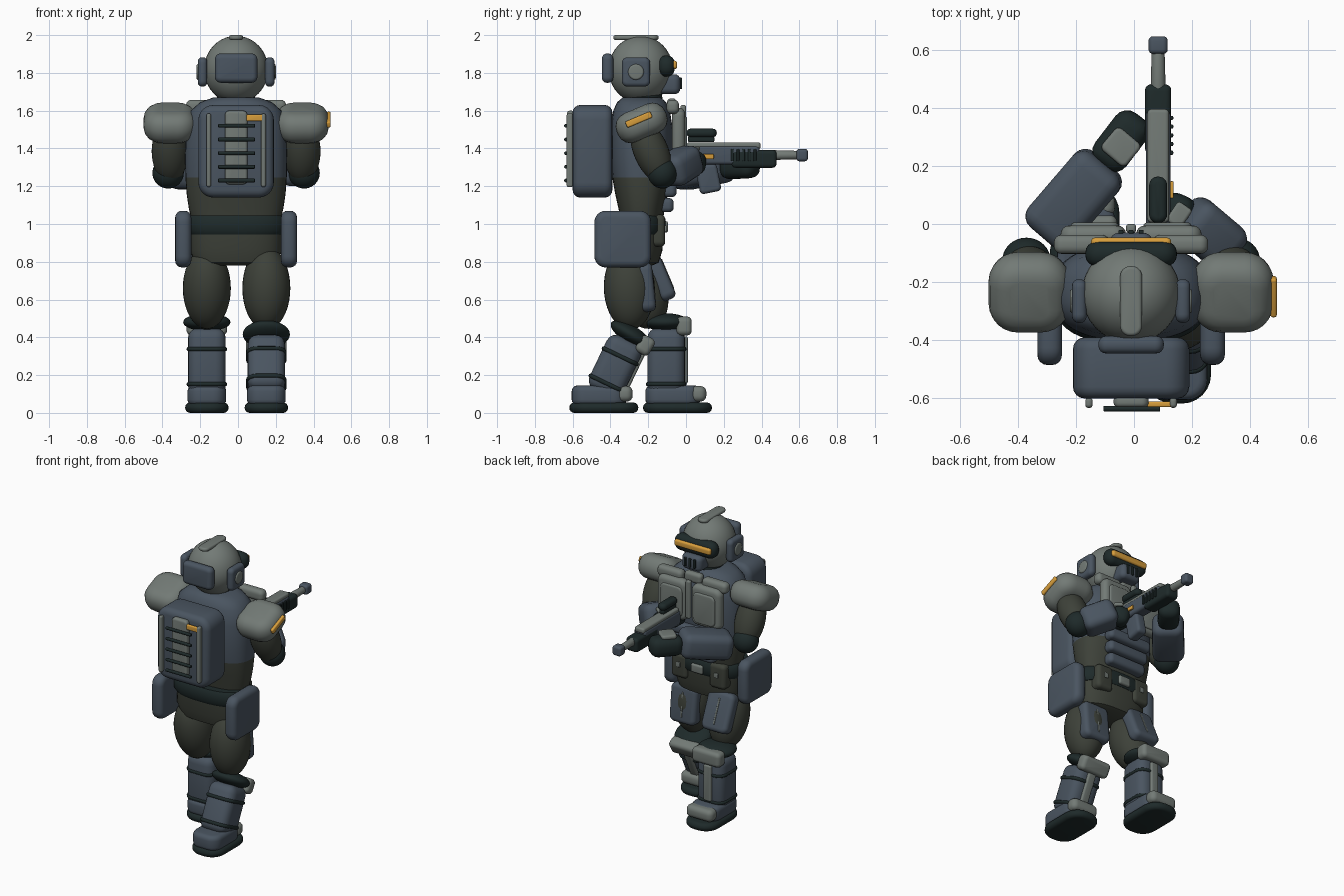
import bpy, bmesh, math
from mathutils import Vector, Matrix, Euler

cube = bpy.data.objects.get("Cube")
if cube:
    bpy.data.objects.remove(cube, do_unlink=True)


def material(name, rgb):
    m = bpy.data.materials.new(name)
    m.use_nodes = True
    m.diffuse_color = (*rgb, 1)
    m.node_tree.nodes["Principled BSDF"].inputs["Base Color"].default_value = (*rgb, 1)
    return m


GREY = material("armour grey", (.17, .195, .18))
SLATE = material("slate blue", (.068, .09, .118))
OLIVE = material("dark olive", (.047, .053, .041))
DARK = material("dark green rubber", (.013, .023, .023))
GOLD = material("amber", (.68, .34, .045))


def finish(name, bm, mat, matrix=Matrix(), bevel=0):
    bmesh.ops.recalc_face_normals(bm, faces=bm.faces)
    me = bpy.data.meshes.new(name)
    bm.to_mesh(me)
    bm.free()
    me.transform(matrix)
    me.materials.append(mat)
    ob = bpy.data.objects.new(name, me)
    bpy.context.collection.objects.link(ob)
    bpy.ops.object.select_all(action='DESELECT')
    ob.select_set(True)
    bpy.context.view_layer.objects.active = ob
    if bevel:
        mod = ob.modifiers.new("rounding", 'BEVEL')
        mod.width, mod.segments, mod.limit_method = bevel, 4, 'ANGLE'
        mod.use_clamp_overlap = False
        bpy.ops.object.modifier_apply(modifier=mod.name)
    bpy.ops.object.shade_smooth_by_angle(angle=math.radians(40))
    return ob


def box(name, c, size, mat, bevel=.02, rot=(0, 0, 0), corner=0):
    """Soft block: wide corners around its thin axis, then rounded rims."""
    thin, mid, _ = sorted(size)
    axis = size.index(thin)
    bevel = min(bevel, thin * .48)
    corner = min(max(corner, bevel * 1.15, mid * .2), mid * .49)
    bm = bmesh.new()
    bmesh.ops.create_cube(bm, size=1, matrix=Matrix.Diagonal((*size, 1)))
    edges = [e for e in bm.edges if abs(e.verts[0].co[axis] - e.verts[1].co[axis]) > thin * .5]
    bmesh.ops.bevel(bm, geom=edges, offset=corner, segments=6, profile=.5, affect='EDGES')
    m = Matrix.Translation(c) @ Euler(rot).to_matrix().to_4x4()
    return finish(name, bm, mat, m, bevel)


def ball(name, c, radii, mat, rot=(0, 0, 0)):
    bm = bmesh.new()
    bmesh.ops.create_uvsphere(bm, u_segments=32, v_segments=20, radius=1)
    m = Matrix.Translation(c) @ Euler(rot).to_matrix().to_4x4() @ Matrix.Diagonal((*radii, 1))
    return finish(name, bm, mat, m)


def along(p, q):
    p, q = Vector(p), Vector(q)
    turn = (q - p).to_track_quat('Z', 'Y')
    return Matrix.Translation((p + q) / 2) @ turn.to_matrix().to_4x4(), (q - p).length


def rod(name, p, q, r1, r2, mat, bevel=.008):
    m, length = along(p, q)
    bm = bmesh.new()
    bmesh.ops.create_cone(bm, cap_ends=True, segments=24, radius1=r1, radius2=r2, depth=length)
    return finish(name, bm, mat, m, bevel)


def beam(name, p, q, w, h, mat, bevel):
    """Rounded block running from p to q."""
    m, length = along(p, q)
    bm = bmesh.new()
    bmesh.ops.create_cube(bm, size=1, matrix=Matrix.Diagonal((w, h, length, 1)))
    return finish(name, bm, mat, m, bevel)


def loft(name, levels, mat, cy, cx=-.01, power=.8):
    """Stack of rounded outlines given as (z, half width, half depth)."""
    def p(v):
        return math.copysign(abs(v) ** power, v)
    turns = [math.tau * i / 40 for i in range(40)]
    bm = bmesh.new()
    loops = [[bm.verts.new((cx + rx * p(math.cos(t)), cy + ry * p(math.sin(t)), z)) for t in turns]
             for z, rx, ry in levels]
    for a, b in zip(loops, loops[1:]):
        for i in range(40):
            j = (i + 1) % 40
            bm.faces.new((a[i], a[j], b[j], b[i]))
    bm.faces.new(loops[0])
    bm.faces.new(loops[-1])
    return finish(name, bm, mat)


# Torso, its lower part in undersuit cloth
torso = loft("torso", [(1.0, .23, .11), (1.08, .25, .122), (1.16, .262, .14), (1.245, .268, .155), (1.35, .27, .165),
                       (1.5, .265, .165), (1.6, .24, .15), (1.645, .19, .13), (1.67, .12, .1)], SLATE, -.235)
torso.data.materials.append(OLIVE)
for f in torso.data.polygons:
    f.material_index = 1 if f.center.z < 1.25 else 0
loft("hips", [(.78, .17, .08), (.795, .22, .115), (.86, .243, .135), (1.0, .245, .14)], OLIVE, -.26)
loft("belt", [(.945, .25, .14), (.965, .264, .152), (1.025, .264, .152), (1.045, .25, .14)], DARK, -.26)
rod("neck", (-.01, -.22, 1.6), (-.01, -.23, 1.72), .1, .1, DARK)

# Chest armour and abdomen plates
for side, s in (("right", -1), ("left", 1)):
    box(side + "_chest_plate", (-.01 + s * .13, -.04, 1.475), (.225, .07, .28), GREY, .03)
    box(side + "_chest_inset", (-.01 + s * .125, -.01, 1.465), (.165, .03, .21), GREY, .012)
    box(side + "_collar_plate", (-.01 + s * .17, -.07, 1.62), (.19, .065, .075), GREY, .025)
box("chest_strap", (-.01, -.015, 1.5), (.035, .03, .26), GREY, .01)
box("throat_guard", (-.01, -.075, 1.63), (.13, .05, .07), GREY, .02)
for i in range(3):
    box(f"abdomen_plate_{i}", (-.01, -.105 + .015 * i, 1.1 + .08 * i), (.29 + .02 * i, .08, .075), SLATE, .025)

# Belt pouches, buckle and large hip packs
for side, s in (("right", -1), ("left", 1)):
    box(side + "_belt_pouch", (-.01 + s * .145, -.16, .965), (.125, .1, .17), OLIVE, .025)
    box(side + "_pouch_clasp", (-.01 + s * .145, -.108, .975), (.03, .012, .035), GREY, .005)
    box(side + "_hip_pack", (-.01 + s * .28, -.335, .92), (.085, .3, .3), SLATE, .035)
box("buckle", (-.01, -.11, .985), (.09, .03, .06), GREY, .012)

# Helmet
ball("helmet", (-.01, -.24, 1.818), (.17, .17, .178), GREY)
box("helmet_crest", (-.01, -.265, 1.987), (.075, .24, .026), GREY, .012, corner=.034)
box("helmet_back_pad", (-.01, -.415, 1.825), (.225, .06, .155), SLATE, .026)
for side, s in (("right", -1), ("left", 1)):
    box(side + "_ear_pad", (-.01 + s * .178, -.265, 1.805), (.05, .15, .155), SLATE, .022)
    rod(side + "_ear_disc", (-.01 + s * .19, -.265, 1.805), (-.01 + s * .21, -.265, 1.805), .045, .04, GREY)
box("visor_frame", (-.01, -.103, 1.836), (.315, .085, .112), DARK, .038, corner=.05)
box("visor_glass", (-.01, -.062, 1.842), (.275, .03, .045), GOLD, .013)
box("mouth_guard", (-.01, -.09, 1.74), (.15, .12, .105), SLATE, .03)
for i in range(3):
    box(f"mouth_slot_{i}", (-.045 + .035 * i, -.028, 1.745), (.017, .016, .06), DARK, .005)

# Backpack with frame, rungs and tag
box("backpack", (-.01, -.495, 1.385), (.4, .21, .49), SLATE, .04, corner=.055)
for s in (-1, 1):
    box("pack_rail", (-.01 + s * .145, -.615, 1.39), (.025, .035, .39), GREY, .011)
box("pack_spine", (-.01, -.61, 1.405), (.12, .04, .39), GREY, .015)
for i in range(5):
    z = 1.23 + .0725 * i
    rod("pack_rung", (-.105, -.635, z), (.09, -.635, z), .01, .01, DARK, .004)
box("pack_tag", (.09, -.62, 1.562), (.09, .02, .035), GOLD, .006)

# Legs: rear one slanted, front one upright
# (side, x, thigh y, thigh tilt, plate y, plate z, plate tilt, knee y z, ankle y z, boot y)
LEGS = (("left", .15, -.30, .03, -.212, .665, .1, -.31, .38, -.43, .13, -.435),
        ("right", -.165, -.235, .27, -.137, .72, .4, -.105, .44, -.105, .12, -.045))
for side, x, ty, tilt, py, pz, pa, ky, kz, ay, az, by in LEGS:
    lean = math.atan2(ay - ky, kz - az)
    ball(side + "_thigh", (x, ty, .66), (.127, .135, .22), OLIVE, (tilt, 0, 0))
    plate = Vector((x, py, pz))
    box(side + "_thigh_plate", plate, (.2, .085, .26), SLATE, .028, (pa, 0, 0))
    out = Vector((0, math.cos(pa), math.sin(pa)))
    box(side + "_plate_groove", plate + out * .041, (.012, .01, .17), GREY, .004, (pa, 0, 0))
    knee, ankle = Vector((x, ky, kz)), Vector((x, ay, az))
    axis = (knee - ankle).normalized()
    front = Vector((0, axis.z, -axis.y))
    ball(side + "_knee_cuff", knee + axis * .04, (.125, .12, .047), DARK, (lean * 1.2, 0, 0))
    box(side + "_knee_pad", knee + front * .095 + axis * .02, (.215, .08, .1), GREY, .025, (lean * 1.2, 0, 0))
    beam(side + "_shin", ankle - axis * .03, knee + axis * .01, .2, .2, SLATE, .055)
    box(side + "_shin_guard", (knee + ankle) / 2 + front * .1, (.06, .03, .25), GREY, .012, (lean, 0, 0))
    for t in (.1, .68):
        box(side + "_shin_strap", ankle.lerp(knee, t), (.214, .214, .022), DARK, .01, (lean, 0, 0), .06)
    for part, shift, length, low, high, width, mat, corner in (
            ("sole", 0, .365, 0, .055, .23, DARK, .1), ("boot", -.025, .29, .04, .145, .205, SLATE, .07),
            ("toe_cap", .11, .085, .06, .142, .2, GREY, .03)):
        box(f"{side}_{part}", (x, by + shift, (low + high) / 2), (width, length, high - low), mat, .03, corner=corner)

# Arms
ARMS = (("left", 1, (.34, -.1, 1.265), (.18, .035, 1.35), .175), ("right", -1, (-.315, -.04, 1.26), (-.1, .21, 1.31), .2))
for side, s, elbow, wrist, girth in ARMS:
    cx = -.01 + s * .35
    box(side + "_shoulder_pad", (cx, -.235, 1.535), (.28, .28, .165), GREY, .074, (.4, 0, 0), .1)
    ball(side + "_upper_arm", (-.01 + s * .35, -.185, 1.385), (.097, .092, .18), OLIVE, (.4, 0, 0))
    ball(side + "_elbow", (-.01 + s * .36, -.125, 1.27), (.083, .078, .082), DARK)
    beam(side + "_forearm", elbow, wrist, girth, .17, SLATE, .05)
box("shoulder_stripe", (.48, -.25, 1.553), (.022, .145, .035), GOLD, .008, (.4, 0, 0))
beam("right_glove", (-.11, .2, 1.3), (.02, .37, 1.31), .135, .13, DARK, .05)
box("right_glove_plate", (-.045, .265, 1.372), (.11, .1, .03), GREY, .012, (0, 0, -.7))
beam("left_glove", (.2, .02, 1.34), (.1, .065, 1.31), .12, .12, DARK, .045)
box("left_glove_plate", (.155, .03, 1.4), (.06, .08, .025), GREY, .01, (0, 0, -.6))

# Rifle
GX = .083
box("rifle_body", (GX, .19, 1.365), (.085, .4, .1), SLATE, .018)
box("rifle_stock", (GX, -.01, 1.35), (.07, .12, .1), DARK, .02)
box("rifle_rail", (GX, .2, 1.415), (.075, .39, .035), GREY, .012)
box("rifle_handguard", (GX, .36, 1.345), (.09, .24, .095), DARK, .02)
box("rifle_magazine", (GX, .118, 1.24), (.07, .115, .15), SLATE, .018, (.2, 0, 0))
rod("rifle_barrel", (GX, .46, 1.365), (GX, .6, 1.365), .026, .022, GREY)
box("rifle_muzzle", (GX, .615, 1.365), (.066, .06, .066), SLATE, .015)
box("scope_mount", (GX, .08, 1.448), (.035, .14, .03), DARK, .008)
box("scope", (GX, .083, 1.482), (.062, .16, .045), DARK, .02, corner=.03)
box("rifle_tag", (GX + .047, .117, 1.357), (.012, .06, .027), GOLD, .004)
for i in range(5):
    box("rifle_vent", (GX + .045, .245 + .03 * i, 1.365), (.014, .014, .065), DARK, .004)
